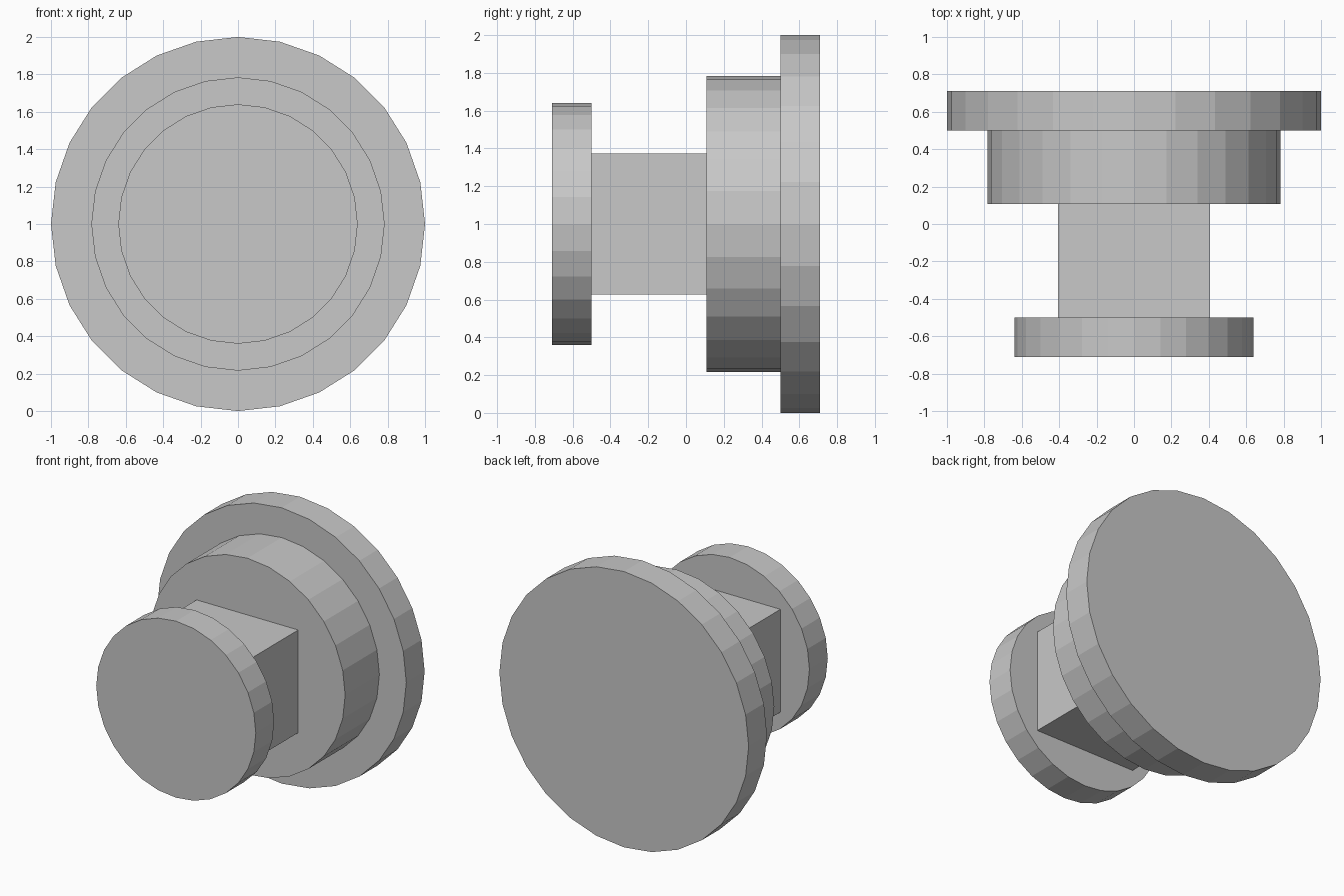
import bpy
import bmesh
from math import pi
from mathutils import Matrix

cube = bpy.data.objects.get("Cube")
if cube:
    bpy.data.objects.remove(cube, do_unlink=True)

# Single plain grey material
grey = bpy.data.materials.new("light_grey")
grey.use_nodes = True
colour = (0.58, 0.58, 0.58, 1.0)
grey.diffuse_color = colour
grey.node_tree.nodes["Principled BSDF"].inputs["Base Color"].default_value = colour

AXIS_Z = 1.0   # height of the shared axis
SIDES = 28


def add_part(name, bm):
    mesh = bpy.data.meshes.new(name)
    bm.to_mesh(mesh)
    bm.free()
    mesh.materials.append(grey)
    obj = bpy.data.objects.new(name, mesh)
    bpy.context.collection.objects.link(obj)
    return obj


def disc(name, radius, y0, y1):
    """Flat-shaded disc lying along the y axis."""
    bm = bmesh.new()
    place = Matrix.Translation((0, (y0 + y1) / 2, AXIS_Z)) @ Matrix.Rotation(pi / 2, 4, "X")
    bmesh.ops.create_cone(bm, cap_ends=True, segments=SIDES, radius1=radius,
                          radius2=radius, depth=y1 - y0, matrix=place)
    return add_part(name, bm)


def block(name, width, height, y0, y1):
    """Rectangular block centred on the axis."""
    bm = bmesh.new()
    place = (Matrix.Translation((0, (y0 + y1) / 2, AXIS_Z))
             @ Matrix.Diagonal((width, y1 - y0, height, 1)))
    bmesh.ops.create_cube(bm, size=1, matrix=place)
    return add_part(name, bm)


# Stepped flanges joined by a rectangular neck
disc("front_flange", 0.64, -0.71, -0.5)
block("neck", 0.815, 0.745, -0.5, 0.108)
disc("middle_collar", 0.784, 0.108, 0.5)
disc("back_flange", 1.0, 0.5, 0.71)
